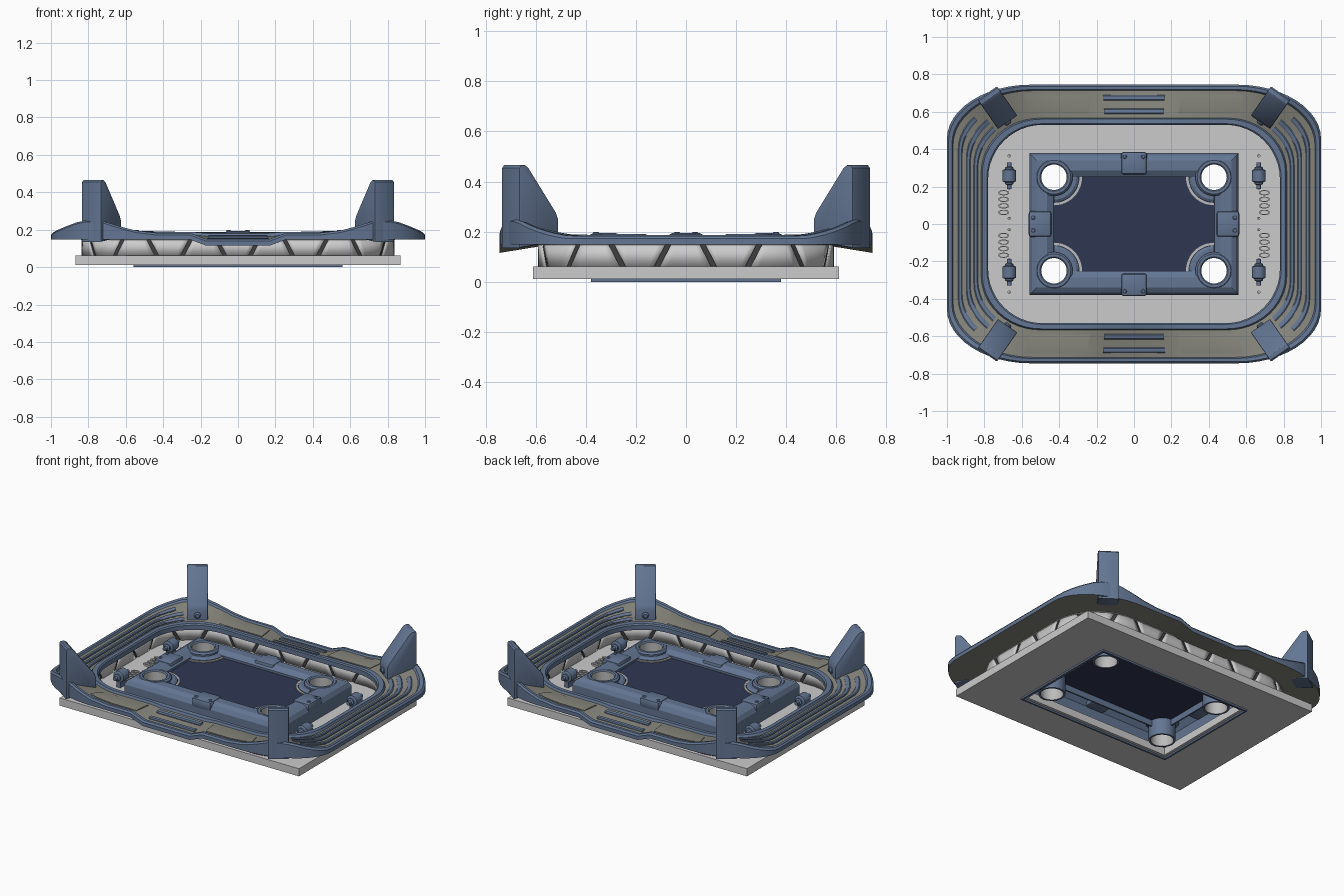
import bpy, bmesh, math
from mathutils import Vector, Matrix

if "Cube" in bpy.data.objects:
    bpy.data.objects.remove(bpy.data.objects["Cube"])

def mat(name, c):
    m = bpy.data.materials.new(name)
    m.diffuse_color = (*c, 1)
    m.use_nodes = True
    m.node_tree.nodes["Principled BSDF"].inputs["Base Color"].default_value = m.diffuse_color
    return m
BLUE = mat("blue", (0.125, 0.18, 0.29))
NAVY = mat("navy", (0.028, 0.038, 0.085))
TAN = mat("tan", (0.235, 0.235, 0.2))
GREY = mat("grey", (0.5, 0.5, 0.5))
DARK = mat("dark", (0.05, 0.05, 0.055))

def finish(name, bm, mats, smooth=None):
    bmesh.ops.recalc_face_normals(bm, faces=bm.faces)
    me = bpy.data.meshes.new(name)
    bm.to_mesh(me)
    bm.free()
    ob = bpy.data.objects.new(name, me)
    bpy.context.collection.objects.link(ob)
    for m in mats:
        me.materials.append(m)
    if smooth:
        bpy.ops.object.select_all(action='DESELECT')
        ob.select_set(True)
        bpy.context.view_layer.objects.active = ob
        bpy.ops.object.shade_smooth_by_angle(angle=math.radians(smooth))
    return ob

def loft(name, rows, mats, ids=None, ring=True, smooth=30):
    """Closed cross-section: one row of points per profile point, ring closes the path."""
    bm = bmesh.new()
    v = [[bm.verts.new(p) for p in r] for r in rows]
    n, m = len(v), len(v[0])
    for i in range(n):
        a, b = v[i], v[(i + 1) % n]
        for j in range(m if ring else m - 1):
            k = (j + 1) % m
            bm.faces.new((a[j], a[k], b[k], b[j])).material_index = ids[i] if ids else 0
    if not ring:
        bm.faces.new([r[0] for r in v])
        bm.faces.new([r[-1] for r in v])
    return finish(name, bm, mats, smooth)

def lathe(name, prof, loc, mats, ids=None, arc=None, n=32, scale=(1, 1), rot=None):
    a0, a1 = arc or (0, 2 * math.pi)
    ts = [a0 + (a1 - a0) * j / n for j in range(n + 1 if arc else n)]
    M = Matrix.Translation(loc) @ (rot or Matrix())
    rows = [[M @ Vector((r * scale[0] * math.cos(t), r * scale[1] * math.sin(t), z)) for t in ts]
            for r, z in prof]
    return loft(name, rows, mats, ids, arc is None)

def box(name, c, s, m, bev=0.0):
    bm = bmesh.new()
    bmesh.ops.create_cube(bm, size=1, matrix=Matrix.Translation(c) @ Matrix.Diagonal((*s, 1)))
    if bev:
        bmesh.ops.bevel(bm, geom=bm.edges[:], offset=bev, segments=2, affect='EDGES', profile=0.5)
    return finish(name, bm, [m] if m else [], 30)

N = 12
FR = (.8, .47, .31, 0, -.31, -.47, -.8)
def loop(hx, hy, rx, ry=None):
    """Rounded rectangle: 20 stations per quarter (13 corner, 7 straight)."""
    ry = ry or rx
    out = []
    for c, (sx, sy) in enumerate(((1, 1), (-1, 1), (-1, -1), (1, -1))):
        for k in range(N + 1):
            a = math.pi / 2 * (c + k / N)
            out.append(Vector((sx * (hx - rx) + rx * math.cos(a), sy * (hy - ry) + ry * math.sin(a))))
        for f in FR:
            out.append([Vector((f * (hx - rx), hy)), Vector((-hx, f * (hy - ry))),
                        Vector((-f * (hx - rx), -hy)), Vector((hx, -f * (hy - ry)))][c])
    return out

def rect(hx, hy, z):
    return [(hx, hy, z), (-hx, hy, z), (-hx, -hy, z), (hx, -hy, z)]

# Base plate with window
loft("base_plate", [rect(.87, .61, .011), rect(.87, .61, .061), rect(.53, .35, .061),
                    rect(.53, .35, .011)], [], smooth=None)

# Wide rim: raised around the corner fins, dipped front and back centres
INNER, OUTER = loop(.78, .53, .29), loop(1, .745, .45, .29)
def rim_pt(s, f, z, top=True):
    s %= 80
    k, c = s % 20, s // 20
    p = INNER[s].lerp(OUTER[s], f)
    if top:
        d = max(0, 1 - math.hypot(abs(p.x) - .78, abs(p.y) - .68) / .3)
        z += .068 * min(1, 1.25 * d) ** 1.2 * f
    if c in (0, 2) and 15 <= k <= 17:
        z -= .033 * min(1, 1.5 * f)
    return (p.x, p.y, z)
prof = [(0, .15, 0), (0, .18, 1), (.03, .187, 1), (.14, .187, 1), (.17, .172, 1), (.85, .172, 1),
        (.88, .183, 1), (.96, .183, 1), (1, .172, 1), (1, .148, 0)]
loft("rim", [[rim_pt(s, f, z, t) for s in range(80)] for f, z, t in prof], [BLUE, TAN],
     [0, 0, 0, 0, 1, 0, 0, 0, 0, 1])

def strip(name, stations, f0, f1, h, m):
    e = (f1 - f0) * .2
    rows = [[rim_pt(s, f, .172 + z) for s in stations]
            for f, z in ((f0, -.008), (f0, h * .6), (f0 + e, h), (f1 - e, h), (f1, h * .6), (f1, -.008))]
    loft(name, rows, [m], ring=False)
for c in (1, 3):
    for f, cut in ((.30, 6), (.48, 6), (.68, 7)):
        strip("side_rib", range(20 * c + cut, 20 * c + 33 - cut), f - .05, f + .05, .010, BLUE)
for c in (0, 2):
    for f in (.34, .67):
        strip("centre_bar", range(20 * c + 15, 20 * c + 18), f - .07, f + .07, .014, BLUE)
    for a, b in ((11, 15), (18, 22)):
        strip("rim_pad", range(20 * c + a, 20 * c + b), .28, .76, .006, TAN)

# Supporting wall: slanted panels on a dark core that shows through the slits
def wall_path(pts):
    acc = [0]
    for i in range(80):
        acc.append(acc[-1] + (pts[(i + 1) % 80] - pts[i]).length)
    def at(u):
        u %= acc[-1]
        i = max(j for j in range(80) if acc[j] <= u)
        return pts[i].lerp(pts[(i + 1) % 80], (u - acc[i]) / (acc[i + 1] - acc[i]))
    return at, acc[-1]
at, P = wall_path(loop(.825, .58, .31))
bm = bmesh.new()
COUNT, SL, GAP = 28, .026, .011
for i in range(COUNT):
    d = SL if i % 2 else -SL
    u0, u1 = i * P / COUNT + GAP, (i + 1) * P / COUNT - GAP
    cols = []
    for j in range(7):
        t = j / 6
        lo, hi = (u0 + d) * (1 - t) + (u1 - d) * t, (u0 - d) * (1 - t) + (u1 + d) * t
        cols.append([bm.verts.new((*at(u), z)) for u, z in ((lo, .055), (hi, .155))])
    for a, b in zip(cols, cols[1:]):
        bm.faces.new((a[0], b[0], b[1], a[1]))
wall = finish("wall_panels", bm, [], 30)
sol = wall.modifiers.new("thick", 'SOLIDIFY')
sol.thickness, sol.offset = .022, 0
def flat_ring(name, off, w, z0, z1, mats):
    a, b = loop(.825 + off, .58 + off, .31 + off), loop(.825 + off - w, .58 + off - w, .31 + off - w)
    loft(name, [[(*p, z) for p in l] for l, z in ((a, z0), (a, z1), (b, z1), (b, z0))], mats)
flat_ring("wall_top_rail", .014, .03, .146, .155, [])
flat_ring("wall_core", .004, .008, .055, .15, [DARK])

# Hollow centre frame and raised panel, both cut for the corner cups
fp = [(0, 0), (0, .145), (.015, .172), (.04, .187), (.095, .187), (.13, .165), (.13, .10), (.12, .10),
      (.12, .155), (.095, .172), (.04, .172), (.012, .135), (.012, 0)]
frame = loft("centre_frame", [rect(.56 - o, .38 - o, z) for o, z in fp], [BLUE], smooth=25)
panel = box("centre_panel", (0, 0, .145), (.864, .504, .012), NAVY)
QUADS = [(1, 1), (-1, 1), (-1, -1), (1, -1)]
bm = bmesh.new()
for sx, sy in QUADS:
    bmesh.ops.create_cone(bm, cap_ends=True, segments=32, radius1=.076, radius2=.076, depth=.5,
                          matrix=Matrix.Translation((sx * .428, sy * .25, .1)))
cutter = finish("cup_cutter", bm, [])
cutter.hide_render = True
cutter.hide_viewport = True
for ob in (frame, panel):
    b = ob.modifiers.new("cups", 'BOOLEAN')
    b.object, b.operation, b.solver = cutter, 'DIFFERENCE', 'EXACT'

# Corner cups with partial collars on the panel
for q, (sx, sy) in enumerate(QUADS):
    loc = (sx * .428, sy * .25, 0)
    lathe("corner_cup", [(.068, .03), (.068, .14), (.068, .183), (.075, .19), (.09, .19),
          (.1, .18), (.1, .15), (.08, .14), (.08, .03)], loc, [BLUE, GREY], [1, 1, 0, 0, 0, 0, 0, 0, 0])
    a = math.pi * (1 + q / 2)
    lathe("cup_step", [(.076, .145), (.076, .17), (.12, .17), (.135, .16), (.135, .145)], loc, [BLUE],
          arc=(a, a + math.pi / 2), n=12)
    lathe("cup_collar", [(.137, .145), (.137, .157), (.15, .157), (.15, .145)], loc, [GREY],
          arc=(a, a + math.pi / 2), n=12)

# Clamps on the frame beams
BOLT = [(.001, -.01), (.012, -.01), (.012, .003), (.008, .006), (.001, .006)]
for s in (1, -1):
    box("long_clamp", (0, s * .325, .163), (.14, .122, .062), BLUE, .016)
    box("short_clamp", (s * .503, 0, .163), (.122, .14, .062), BLUE, .016)
    for t in (-.05, .05):
        lathe("clamp_bolt", BOLT, (t, s * .36, .193), [BLUE], n=12)
        lathe("clamp_bolt", BOLT, (s * .54, t * .7, .193), [BLUE], n=12)

# Floor fittings: valve knobs, oval rings, studs
KNOB = [(.001, -.07), (.012, -.07), (.012, -.05), (.022, -.045), (.022, -.036), (.037, -.03),
        (.037, .03), (.022, .036), (.022, .045), (.012, .05), (.012, .07), (.001, .07)]
for sx, sy in QUADS:
    lathe("valve_knob", KNOB, (sx * .667, sy * .258, .13), [BLUE], n=20,
          rot=Matrix.Rotation(math.pi / 2, 4, 'X'))
    box("knob_post", (sx * .667, sy * .258, .09), (.03, .06, .06), BLUE)
    for j in range(4):
        lathe("floor_oval", [(.7, .055), (.7, .073), (1, .073), (1, .055)],
              (sx * .697, sy * (.062 + .035 * j), 0), [], n=16, scale=(.03, .014))
    for y in (.03, .19, .365):
        lathe("floor_stud", [(.001, .055), (.009, .055), (.009, .07), (.001, .07)],
              (sx * .667, sy * y, 0), [], n=10)

# Upright corner fins, sloped toward the centre
FIN = [(0, .135), (0, .455), (.008, .465), (.03, .465), (.045, .455), (.18, .275), (.19, .25), (.19, .16)]
for sx, sy in QUADS:
    u, w = Vector((-.57, -.82)), Vector((-.82, .57))
    o = Vector((.784, .70))
    bm = bmesh.new()
    ends = []
    for side in (-.063, .063):
        ps = [o + u * d + w * side for d, z in FIN]
        ends.append([bm.verts.new((sx * p.x, sy * p.y, z)) for p, (d, z) in zip(ps, FIN)])
    caps = [bm.faces.new(e) for e in ends]
    for i in range(len(FIN)):
        j = (i + 1) % len(FIN)
        bm.faces.new((ends[0][i], ends[0][j], ends[1][j], ends[1][i]))
    bmesh.ops.bevel(bm, geom=list({e for f in caps for e in f.edges}), offset=.006, segments=2,
                    affect='EDGES', profile=.5)
    finish("corner_fin", bm, [BLUE], 30)
    p = o + u * .19
    lathe("fin_bolt", [(.001, -.01), (.02, -.01), (.02, .006), (.012, .014), (.001, .014)],
          (sx * p.x, sy * p.y, .215), [BLUE], n=16,
          rot=Vector((sx * u.x, sy * u.y, 0)).to_track_quat('Z', 'Y').to_matrix().to_4x4())
